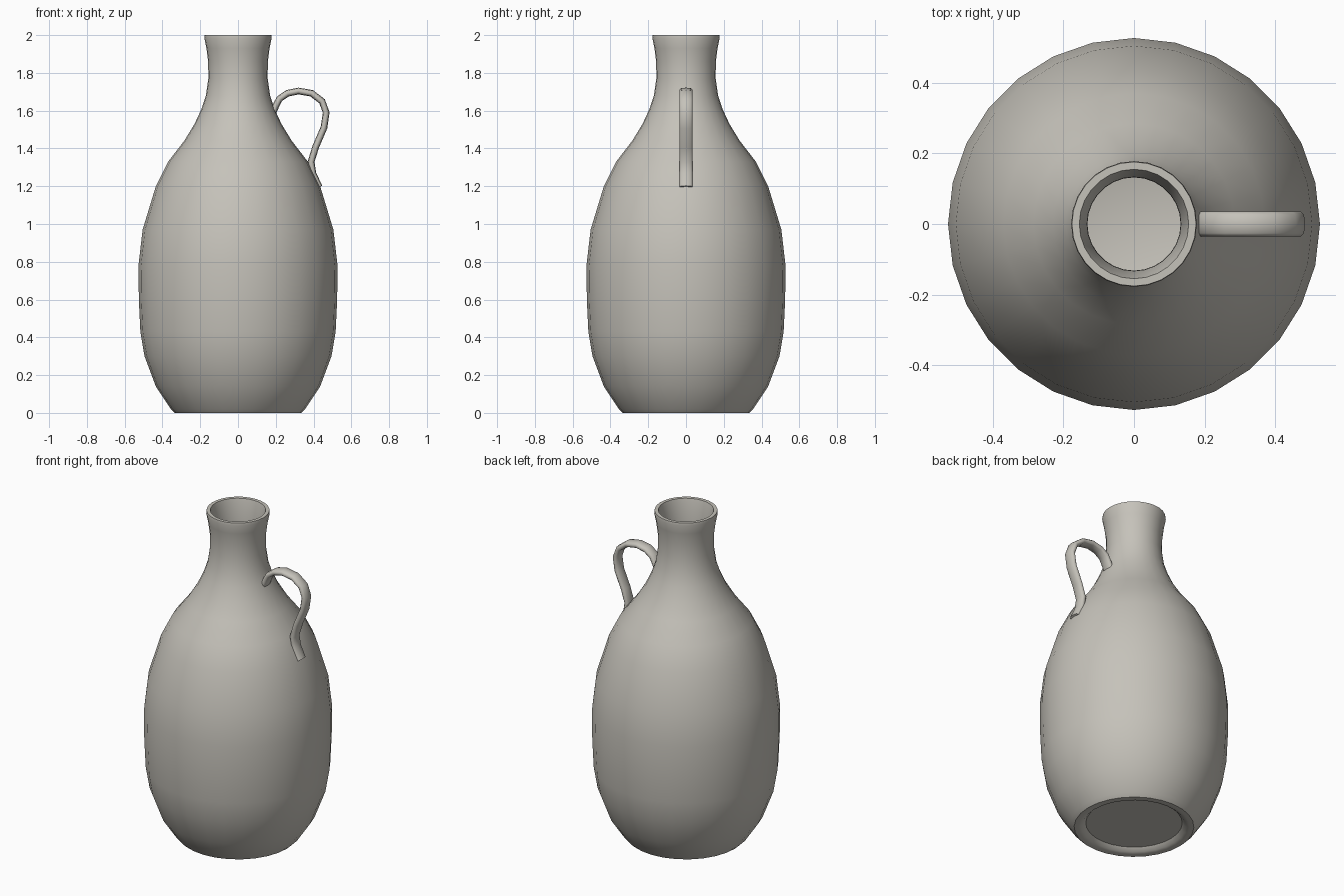
import bpy, bmesh, math
from mathutils import Vector

cube = bpy.data.objects.get("Cube")
if cube:
    bpy.data.objects.remove(cube)

clay = bpy.data.materials.new("pale_clay")
clay.use_nodes = True
color = (0.56, 0.54, 0.49, 1)
clay.diffuse_color = color
clay.node_tree.nodes["Principled BSDF"].inputs["Base Color"].default_value = color


def finish(bm, name, angle):
    bmesh.ops.recalc_face_normals(bm, faces=bm.faces)
    mesh = bpy.data.meshes.new(name)
    bm.to_mesh(mesh)
    bm.free()
    mesh.materials.append(clay)
    obj = bpy.data.objects.new(name, mesh)
    bpy.context.collection.objects.link(obj)
    bpy.ops.object.select_all(action='DESELECT')
    obj.select_set(True)
    bpy.context.view_layer.objects.active = obj
    bpy.ops.object.shade_smooth_by_angle(angle=math.radians(angle))
    return obj


def lathe(name, profile, sides):
    bm = bmesh.new()
    verts = [bm.verts.new((r, 0, z)) for r, z in profile]
    edges = [bm.edges.new(pair) for pair in zip(verts, verts[1:])]
    bmesh.ops.spin(bm, geom=verts + edges, axis=(0, 0, 1), cent=(0, 0, 0),
                   angle=math.tau, steps=sides, use_duplicate=False)
    bmesh.ops.remove_doubles(bm, verts=bm.verts, dist=0.0005)
    return finish(bm, name, 45)


# Bottle: recessed foot, outer wall, lip, inner wall and floor
foot = [(0, 0.025), (0.27, 0.025), (0.29, 0.005), (0.31, 0)]
outer = [(0.335, 0), (0.355, 0.02), (0.435, 0.14), (0.495, 0.3), (0.517, 0.43),
         (0.525, 0.6), (0.527, 0.78), (0.505, 0.97), (0.435, 1.2), (0.37, 1.33),
         (0.285, 1.44), (0.23, 1.53), (0.193, 1.61), (0.17, 1.68), (0.157, 1.77),
         (0.158, 1.86), (0.167, 1.93), (0.178, 1.985), (0.176, 2)]
lip = [(0.155, 2), (0.15, 1.98)]
inner = [(r - 0.025, z) for r, z in reversed(outer[2:-2])]
floor = [(0.33, 0.06), (0, 0.05)]
lathe("bottle_body", foot + outer + lip + inner + floor, 28)

# Handle: flattened strap swept along a looping path
path = [Vector((x, 0, z)) for x, z in (
    (0.18, 1.58), (0.2, 1.625), (0.22, 1.663), (0.262, 1.692), (0.32, 1.704),
    (0.39, 1.692), (0.445, 1.65), (0.467, 1.59), (0.455, 1.51), (0.412, 1.41),
    (0.387, 1.33), (0.397, 1.265), (0.43, 1.195))]
SIDES = 10
bm = bmesh.new()
rings = []
for i, p in enumerate(path):
    tangent = (path[min(i + 1, len(path) - 1)] - path[max(i - 1, 0)]).normalized()
    normal = tangent.cross(Vector((0, 1, 0)))
    ring = []
    for k in range(SIDES):
        a = math.tau * (k + 0.5) / SIDES
        c, s = math.cos(a), math.sin(a)
        wide = math.copysign(abs(c) ** 0.6, c) * 0.036
        ring.append(bm.verts.new(p + normal * s * 0.018 + Vector((0, wide, 0))))
    rings.append(ring)
for a, b in zip(rings, rings[1:]):
    for k in range(SIDES):
        n = (k + 1) % SIDES
        bm.faces.new((a[k], a[n], b[n], b[k]))
bm.faces.new(rings[0])
bm.faces.new(rings[-1])
finish(bm, "handle", 60)
